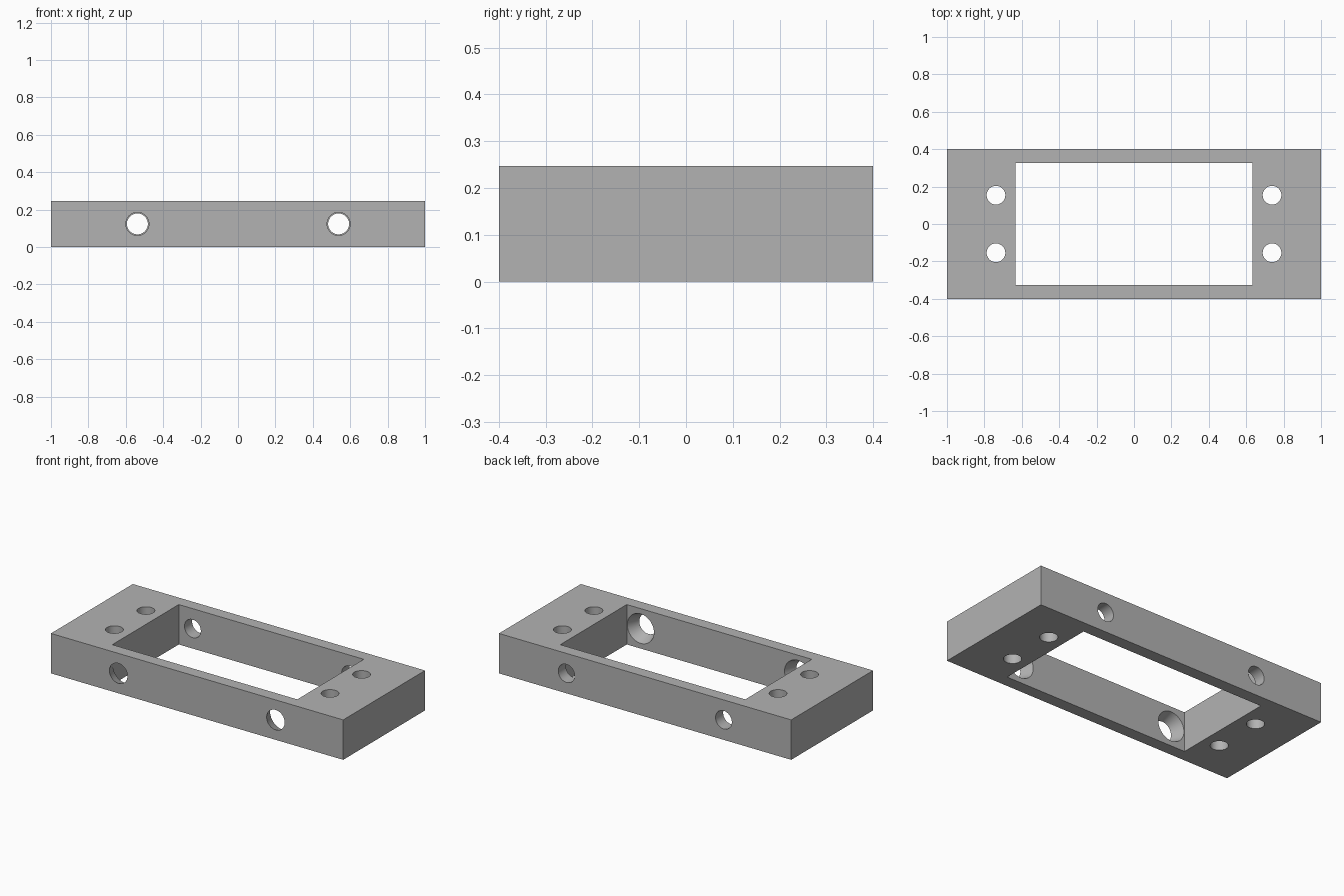
import bpy
import math

cube = bpy.data.objects.get("Cube")
if cube:
    bpy.data.objects.remove(cube, do_unlink=True)

LENGTH, DEPTH, HEIGHT = 2.0, 0.8, 0.247
OPEN_X, OPEN_Y = 0.633, 0.325      # half sizes of the window
MID = HEIGHT / 2

grey = bpy.data.materials.new("plain grey")
grey.use_nodes = True
grey.diffuse_color = (0.45, 0.45, 0.45, 1)
grey.node_tree.nodes["Principled BSDF"].inputs["Base Color"].default_value = grey.diffuse_color


def box(name, size):
    bpy.ops.mesh.primitive_cube_add(size=1, location=(0, 0, MID))
    obj = bpy.context.object
    obj.name = name
    obj.scale = size
    bpy.ops.object.transform_apply(location=True, rotation=False, scale=True)
    obj.data.materials.append(grey)
    return obj


def drill(name, r1, r2, depth, location, along_y=False):
    bpy.ops.mesh.primitive_cone_add(vertices=48, radius1=r1, radius2=r2, depth=depth,
                                    location=location,
                                    rotation=(-math.pi / 2 if along_y else 0, 0, 0))
    obj = bpy.context.object
    obj.name = name
    obj.data.materials.append(grey)
    return obj


# Solid block and its rectangular window
frame = box("mounting_frame", (LENGTH, DEPTH, HEIGHT))
cutters = [box("window_cutter", (2 * OPEN_X, 2 * OPEN_Y, 1))]

wall = DEPTH / 2 - OPEN_Y
for side in (-1, 1):
    # Vertical screw holes in the end blocks
    for row in (-1, 1):
        cutters.append(drill("screw_hole_cutter", 0.05, 0.05, 1,
                             (side * 0.738, row * 0.154, MID)))
    # Front wall holes flare towards the window
    cutters.append(drill("flared_hole_cutter", 0.061, 0.092, wall + 0.004,
                         (side * 0.538, -OPEN_Y - wall / 2, MID), True))
    # Back wall holes are straight
    cutters.append(drill("back_hole_cutter", 0.056, 0.056, wall + 0.1,
                         (side * 0.538, OPEN_Y + wall / 2, MID), True))

# Cut everything out of the block
bpy.ops.object.select_all(action="DESELECT")
frame.select_set(True)
bpy.context.view_layer.objects.active = frame
for cutter in cutters:
    cutter.hide_render = True
    mod = frame.modifiers.new("cut", "BOOLEAN")
    mod.operation = "DIFFERENCE"
    mod.solver = "EXACT"
    mod.object = cutter
    bpy.ops.object.modifier_apply(modifier=mod.name)
for cutter in cutters:
    bpy.data.objects.remove(cutter, do_unlink=True)

bpy.ops.object.shade_smooth_by_angle(angle=math.radians(30))
